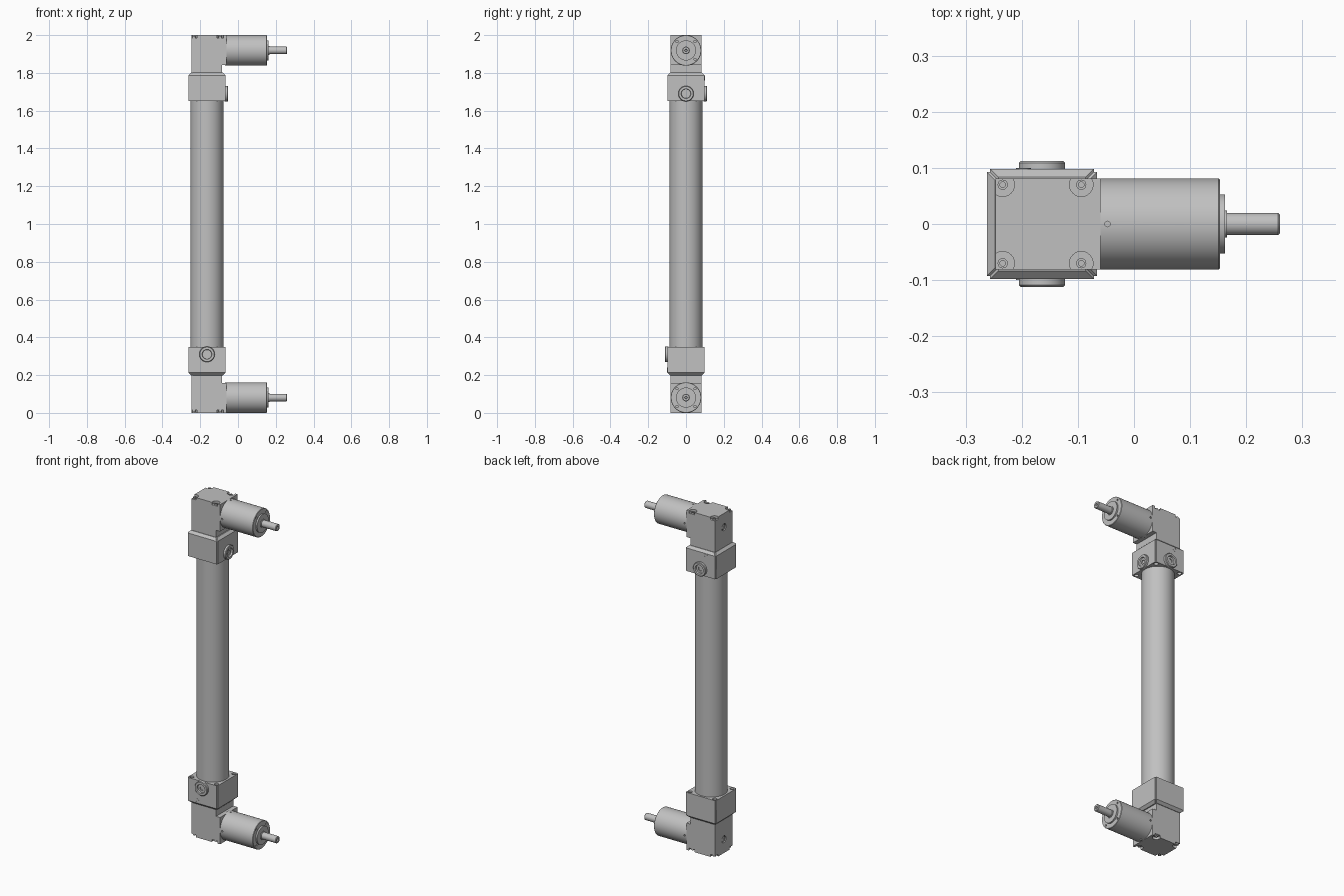
import bpy, bmesh, math
from mathutils import Matrix, Vector

if "Cube" in bpy.data.objects:
    bpy.data.objects.remove(bpy.data.objects["Cube"], do_unlink=True)

grey = bpy.data.materials.new("machined_grey")
grey.use_nodes = True
grey.diffuse_color = (0.53, 0.53, 0.53, 1)
grey.node_tree.nodes["Principled BSDF"].inputs["Base Color"].default_value = grey.diffuse_color

CX = -0.164      # tube axis
MZ = 1.919       # drive axis height
IDENTITY = Matrix.Identity(4)
# Half turn about the x direction through the middle of the tube
FLIP = Matrix.Translation((0, 0, 2)) @ Matrix.Rotation(math.pi, 4, 'X')


def finish(name, bm, place=IDENTITY):
    bmesh.ops.recalc_face_normals(bm, faces=bm.faces)
    bm.transform(place)
    mesh = bpy.data.meshes.new(name)
    bm.to_mesh(mesh)
    bm.free()
    mesh.materials.append(grey)
    ob = bpy.data.objects.new(name, mesh)
    bpy.context.collection.objects.link(ob)
    return ob


def smooth(ob):
    bpy.ops.object.select_all(action='DESELECT')
    bpy.context.view_layer.objects.active = ob
    ob.select_set(True)
    bpy.ops.object.shade_smooth_by_angle(angle=math.radians(30))


def lathe(name, origin, axis, profile, place=IDENTITY, segments=48):
    """Turn (radius, distance) pairs about an axis and cap both ends."""
    bm = bmesh.new()
    rings = [[bm.verts.new((r * math.cos(2 * math.pi * i / segments),
                            r * math.sin(2 * math.pi * i / segments), h))
              for i in range(segments)] for r, h in profile]
    for a, b in zip(rings, rings[1:]):
        for i in range(segments):
            j = (i + 1) % segments
            bm.faces.new((a[i], a[j], b[j], b[i]))
    bm.faces.new(rings[0])
    bm.faces.new(rings[-1])
    turn = Vector(axis).to_track_quat('Z', 'Y').to_matrix().to_4x4()
    bm.transform(Matrix.Translation(origin) @ turn)
    ob = finish(name, bm, place)
    smooth(ob)
    return ob


def extrude_y(name, points, half, place):
    bm = bmesh.new()
    face = bm.faces.new([bm.verts.new((x, -half, z)) for x, z in points])
    moved = bmesh.ops.extrude_face_region(bm, geom=[face])["geom"]
    verts = [g for g in moved if isinstance(g, bmesh.types.BMVert)]
    bmesh.ops.translate(bm, verts=verts, vec=(0, 2 * half, 0))
    return finish(name, bm, place)


def cut(ob, cutters):
    for c in cutters:
        c.hide_render = True
        mod = ob.modifiers.new("cut", 'BOOLEAN')
        mod.operation = 'DIFFERENCE'
        mod.solver = 'EXACT'
        mod.object = c
        bpy.ops.object.select_all(action='DESELECT')
        bpy.context.view_layer.objects.active = ob
        ob.select_set(True)
        bpy.ops.object.modifier_apply(modifier=mod.name)
        bpy.data.objects.remove(c, do_unlink=True)
    smooth(ob)


def end_block(name, place):
    """Square clamp block with chamfered shoulder and corner bolt holes."""
    bm = bmesh.new()
    half, lip = 0.098, 0.084
    rings = [[bm.verts.new((CX + sx * w, sy * w, z))
              for sx, sy in ((-1, -1), (1, -1), (1, 1), (-1, 1))]
             for w, z in ((half, 1.652), (half, 1.788), (lip, 1.801))]
    for a, b in zip(rings, rings[1:]):
        for i in range(4):
            j = (i + 1) % 4
            bm.faces.new((a[i], a[j], b[j], b[i]))
    bm.faces.new(rings[0])
    bm.faces.new(rings[-1])
    corners = [e for e in bm.edges
               if abs(e.verts[0].co.z - e.verts[1].co.z) > 0.005]
    bmesh.ops.bevel(bm, geom=corners, offset=0.005, segments=2, affect='EDGES')
    block = finish(name + "_clamp_block", bm, place)
    cut(block, [lathe("bolt_cutter", (CX + sx * 0.08, sy * 0.08, 1.64), (0, 0, 1),
                      ((0.012, 0), (0.012, 0.035)), place, 20)
                for sx in (-1, 1) for sy in (-1, 1)])


def port(name, origin, axis, place):
    lathe(name, origin, axis, ((0.041, -0.005), (0.041, 0.011), (0.038, 0.014),
          (0.026, 0.014), (0.024, 0.005), (0.012, 0.005), (0.012, -0.002)), place)


def drive(name, place):
    # Angled gear housing with flange
    body = extrude_y(name + "_gear_housing", (
        (-0.247, 1.795), (-0.086, 1.795), (-0.086, 1.842),
        (-0.06, 1.842), (-0.06, 2.0), (-0.247, 2.0)), 0.081, place)
    spots = [(x, y) for x in (-0.234, -0.094) for y in (-0.07, 0.07)]
    cutters = [lathe("pocket_cutter", (x, y, 1.986), (0, 0, 1),
                     ((0.021, 0), (0.021, 0.03)), place, 32) for x, y in spots]
    cutters.append(lathe("plug_cutter", (-0.26, 0, MZ), (1, 0, 0),
                         ((0.02, 0), (0.02, 0.022)), place, 32))
    cut(body, cutters)
    for x, y in spots:
        lathe(name + "_cover_screw", (x, y, 1.984), (0, 0, 1),
              ((0.009, 0), (0.009, 0.01), (0.005, 0.01), (0.005, 0.005)), place, 20)
    lathe(name + "_side_plug", (-0.243, 0, MZ), (-1, 0, 0),
          ((0.015, 0), (0.015, 0.002), (0.008, 0.002), (0.008, -0.002)), place, 24)

    # Output cylinder with stepped nose
    barrel = lathe(name + "_output_barrel", (0, 0, MZ), (1, 0, 0), (
        (0.081, -0.07), (0.081, 0.151), (0.079, 0.153), (0.053, 0.153),
        (0.053, 0.162), (0.024, 0.162), (0.024, 0.166)), place, 64)
    holes = []
    for k in range(4):
        a = math.pi / 2 * k
        d = Vector((0, math.cos(a), math.sin(a)))
        holes.append(lathe("pin_cutter", Vector((-0.047, 0, MZ)) + d * 0.074, d,
                           ((0.005, 0), (0.005, 0.02)), place, 12))
        a += math.pi / 4
        holes.append(lathe("face_cutter",
                           (0.14, 0.067 * math.cos(a), MZ + 0.067 * math.sin(a)),
                           (1, 0, 0), ((0.006, 0), (0.006, 0.03)), place, 16))
    cut(barrel, holes)
    lathe(name + "_shaft", (0, 0, MZ), (1, 0, 0), (
        (0.02, 0.16), (0.02, 0.257), (0.017, 0.26), (0.007, 0.26), (0.005, 0.25)),
        place, 32)


# Main tube
lathe("main_tube", (CX, 0, 0), (0, 0, 1), ((0.0875, 0.34), (0.0875, 1.66)), segments=72)

for name, place in (("upper", IDENTITY), ("lower", FLIP)):
    end_block(name, place)
    drive(name, place)
    port(name + "_port", (CX, 0.098, 1.69), (0, 1, 0), place)
    lathe(name + "_vent_plug", (-0.197, 0.094, 1.774), (0, 1, 0),
          ((0.013, 0), (0.013, 0.006), (0.007, 0.006), (0.007, 0.002)), place, 24)

# Second port on the upper block only
port("upper_side_port", (CX + 0.098, 0, 1.69), (1, 0, 0), IDENTITY)
